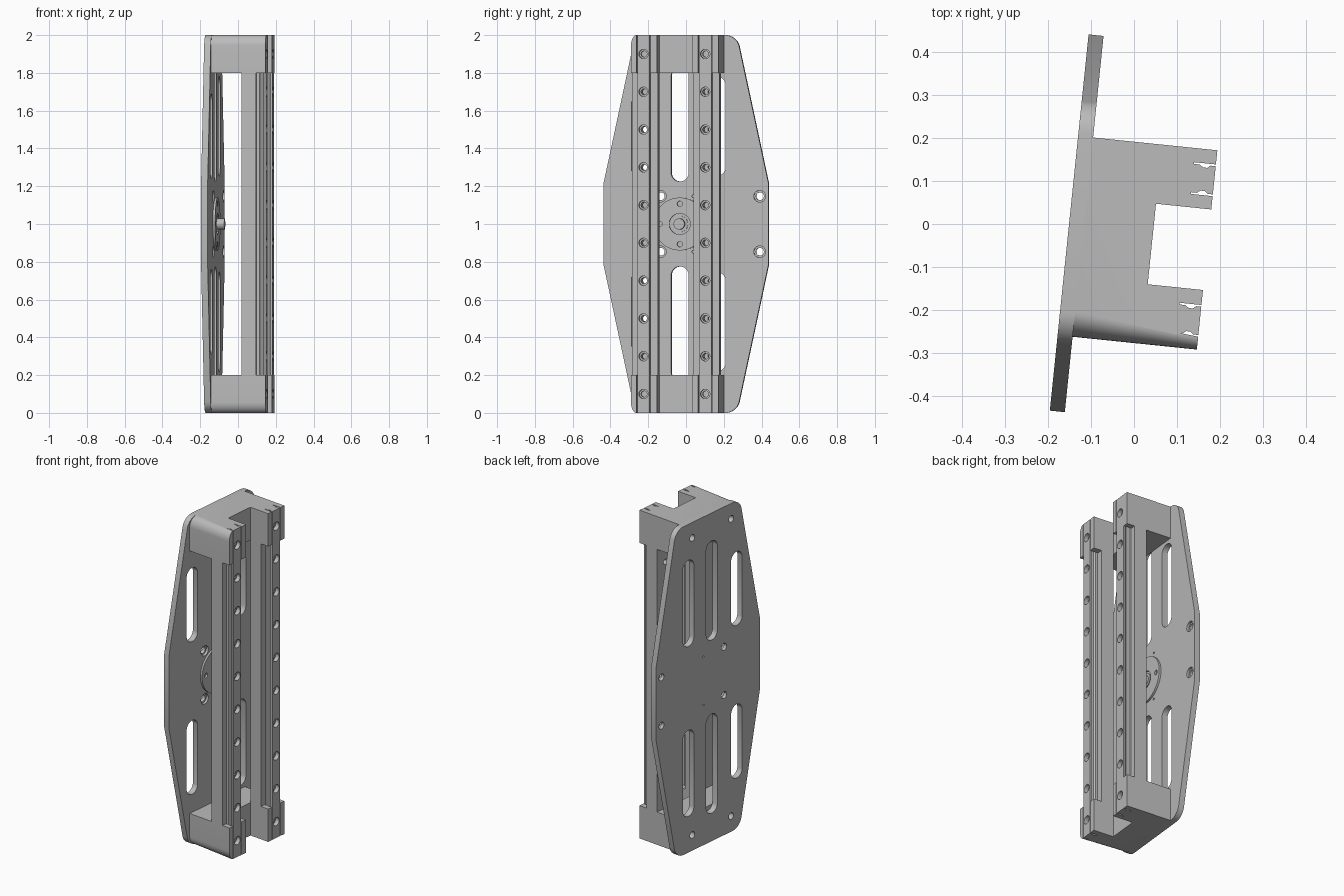
import bpy, bmesh, math
from mathutils import Matrix, Vector

if "Cube" in bpy.data.objects:
    bpy.data.objects.remove(bpy.data.objects["Cube"])

grey = bpy.data.materials.new("machined_grey")
grey.use_nodes = True
COLOUR = (0.5, 0.5, 0.5, 1)
grey.diffuse_color = COLOUR
grey.node_tree.nodes["Principled BSDF"].inputs["Base Color"].default_value = COLOUR

# Local frame: x runs out from the plate, y across it; all turned at the end
TURN = Matrix.Rotation(math.radians(-5.88), 4, 'Z')
C = -0.044                      # centre line of the carriage
BACK, FACE, SEAT, STEP, FRONT = -0.15, -0.115, 0.046, 0.124, 0.175
RAILS = (C - 0.164, C + 0.164)
parts = []


def prism(bm, points, direction):
    """Extrude a closed outline along a direction."""
    face = bm.faces.new([bm.verts.new(p) for p in points])
    new = bmesh.ops.extrude_face_region(bm, geom=[face])["geom"]
    bmesh.ops.translate(bm, vec=direction, verts=[v for v in new if isinstance(v, bmesh.types.BMVert)])


def box(bm, x0, x1, y0, y1, z0, z1):
    prism(bm, [(x0, y0, z0), (x1, y0, z0), (x1, y1, z0), (x0, y1, z0)], (0, 0, z1 - z0))


def slot(bm, x0, x1, y, z0, z1, r, n=24):
    """Round-ended bar along x; a plain cylinder when z0 equals z1."""
    pts = []
    for i in range(n):
        a = 2 * math.pi * (i + 0.5) / n
        pts.append((x0, y + r * math.cos(a), (z1 if a < math.pi else z0) + r * math.sin(a)))
    prism(bm, pts, (x1 - x0, 0, 0))


def finish(name, bm):
    bmesh.ops.recalc_face_normals(bm, faces=bm.faces)
    mesh = bpy.data.meshes.new(name)
    bm.to_mesh(mesh)
    bm.free()
    ob = bpy.data.objects.new(name, mesh)
    bpy.context.collection.objects.link(ob)
    mesh.materials.append(grey)
    return ob


def activate(ob):
    bpy.ops.object.select_all(action='DESELECT')
    ob.select_set(True)
    bpy.context.view_layer.objects.active = ob


def cut(ob, bm):
    """Subtract the cutter shapes and discard them."""
    cutter = finish("cutter", bm)
    cutter.hide_render = True
    mod = ob.modifiers.new("cut", 'BOOLEAN')
    mod.object, mod.operation, mod.solver = cutter, 'DIFFERENCE', 'EXACT'
    activate(ob)
    bpy.ops.object.modifier_apply(modifier=mod.name)
    bpy.data.objects.remove(cutter)


# Back plate: long octagon with rounded corners
bm = bmesh.new()
mid, half, top_half = -0.012, 0.439, 0.27
outline = [(-half, 0.785), (-half, 1.215), (-top_half, 2), (top_half, 2),
           (half, 1.215), (half, 0.785), (top_half, 0), (-top_half, 0)]
prism(bm, [(BACK, mid + y, z) for y, z in outline], (FACE - BACK, 0, 0))
corners = [e for e in bm.edges if abs(e.verts[0].co.x - e.verts[1].co.x) > 0.01
           and abs(e.verts[0].co.z - 1) > 0.9]
bmesh.ops.bevel(bm, geom=corners, offset=0.06, segments=8, profile=0.5, affect='EDGES')
plate = finish("back_plate", bm)
holes, bores = bmesh.new(), bmesh.new()
for y, low, high in ((-0.254, 1.24, 1.69), (C, 1.225, 1.83), (0.153, 1.255, 1.78)):
    r = 0.047
    slot(holes, BACK - 0.1, FACE + 0.1, y, low + r, high - r, r)
    slot(holes, BACK - 0.1, FACE + 0.1, y, 2 - high + r, 2 - low - r, r)
for side in (-1, 1):
    for y in (-0.148, 0.38):
        z = 1 + side * 0.147
        slot(holes, BACK - 0.1, FACE + 0.1, y, z, z, 0.021)
        slot(bores, FACE - 0.015, FACE + 0.1, y, z, z, 0.031)
    slot(holes, BACK - 0.1, FACE + 0.1, 0.025, 1 + side * 0.147, 1 + side * 0.147, 0.006, 12)
    for y in RAILS:
        slot(holes, BACK - 0.1, FACE + 0.1, y, 1 + side * 0.905, 1 + side * 0.905, 0.02)
cut(plate, holes)
cut(plate, bores)
parts.append(plate)

# End blocks: U shape with rail channels, rounded outer edge on one side
y0, y1, s0, s1 = -0.275, 0.19, -0.136, 0.052
gap = 0.037
profile = [(FACE, y0), (FRONT, y0)]
for y, inner in ((RAILS[0], s0), (RAILS[1], None)):
    if inner is None:
        profile += [(SEAT, s1), (FRONT, s1)]
    profile += [(FRONT, y - gap), (STEP, y - gap), (STEP, y + gap), (FRONT, y + gap)]
    if inner is not None:
        profile += [(FRONT, inner), (SEAT, inner)]
profile += [(FRONT, y1), (FACE, y1)]
for name, low, outer in (("lower_end_block", 0, 0), ("upper_end_block", 1.8, 2)):
    bm = bmesh.new()
    prism(bm, [(x, y, low) for x, y in profile], (0, 0, 0.2))
    edge = [e for e in bm.edges
            if all(abs(v.co.y - y0) < 1e-4 and abs(v.co.z - outer) < 1e-4 for v in e.verts)]
    bmesh.ops.bevel(bm, geom=edge, offset=0.058, segments=10, profile=0.5, affect='EDGES')
    parts.append(finish(name, bm))

# Beams between the blocks and the guide rails on them, drilled in a row
for side, y, b0, b1 in (("right", RAILS[0], y0, s0), ("left", RAILS[1], s1, y1)):
    bm = bmesh.new()
    box(bm, SEAT, STEP, b0, b1, 0.19, 1.81)
    beam = finish(side + "_beam", bm)

    bm = bmesh.new()
    w, waist = 0.033, 0.027
    flank = [(STEP, w), (0.138, w), (0.146, waist), (0.156, waist), (0.163, w), (FRONT, w)]
    ring = [(x, y + d, 0) for x, d in flank] + [(x, y - d, 0) for x, d in reversed(flank)]
    prism(bm, ring, (0, 0, 2))
    rail = finish(side + "_guide_rail", bm)

    drill, drill_rail, bore = bmesh.new(), bmesh.new(), bmesh.new()
    for i in range(10):
        z = 0.1 + 0.2 * i
        if 0 < i < 9:
            slot(drill, SEAT - 0.1, FRONT + 0.1, y, z, z, 0.016, 20)
        slot(drill_rail, STEP - 0.1, FRONT + 0.1, y, z, z, 0.016, 20)
        slot(bore, FRONT - 0.025, FRONT + 0.1, y, z, z, 0.025, 20)
    cut(beam, drill)
    cut(rail, drill_rail)
    cut(rail, bore)
    parts += [beam, rail]

# Hub: flange with screw holes, recessed ring and centre pin
bm = bmesh.new()
slot(bm, FACE - 0.01, FACE + 0.012, C, 1, 1, 0.14, 48)
flange = finish("hub_flange", bm)
holes = bmesh.new()
for k in range(4):
    a = k * math.pi / 2
    z = 1 + 0.107 * math.sin(a)
    slot(holes, FACE - 0.005, FACE + 0.1, C + 0.107 * math.cos(a), z, z, 0.014, 16)
slot(holes, FACE + 0.002, FACE + 0.1, C, 1, 1, 0.056, 32)
cut(flange, holes)
bm = bmesh.new()
slot(bm, FACE, FACE + 0.008, C, 1, 1, 0.043, 32)
slot(bm, FACE, -0.066, C, 1, 1, 0.029, 32)
parts += [flange, finish("hub_pin", bm)]

# Turn everything into place and shade
for ob in parts:
    ob.data.transform(TURN)
    activate(ob)
    bpy.ops.object.shade_smooth_by_angle(angle=math.radians(30))
